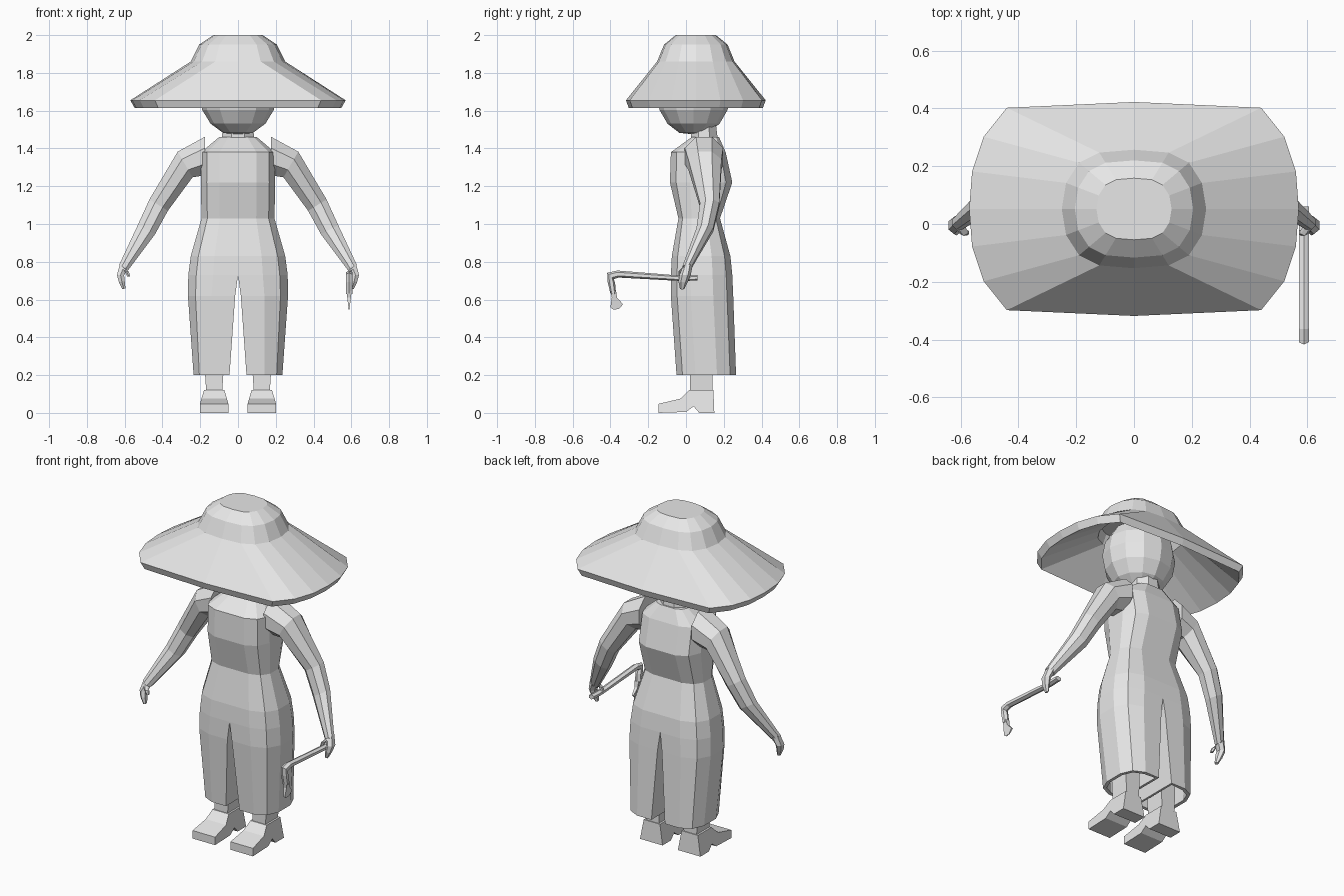
import bpy
import bmesh
import math
from mathutils import Vector

old = bpy.data.objects.get("Cube")
if old:
    bpy.data.objects.remove(old, do_unlink=True)

grey = bpy.data.materials.new("light grey")
grey.use_nodes = True
grey.diffuse_color = (0.8, 0.8, 0.8, 1)
grey.node_tree.nodes["Principled BSDF"].inputs["Base Color"].default_value = (0.8, 0.8, 0.8, 1)


def finish(bm, name):
    bmesh.ops.recalc_face_normals(bm, faces=bm.faces)
    mesh = bpy.data.meshes.new(name)
    bm.to_mesh(mesh)
    bm.free()
    mesh.materials.append(grey)
    ob = bpy.data.objects.new(name, mesh)
    bpy.context.collection.objects.link(ob)
    return ob


def loft(bm, rings, start=True, end=True):
    rows = [[bm.verts.new(p) for p in ring] for ring in rings]
    n = len(rows[0])
    for a, b in zip(rows, rows[1:]):
        for i in range(n):
            j = (i + 1) % n
            bm.faces.new((a[i], a[j], b[j], b[i]))
    if start:
        bm.faces.new(rows[0][::-1])
    if end:
        bm.faces.new(rows[-1])


def oval(c, u, v, n=6):
    """Ring about c spanned by the two half-axes u and v."""
    c, u, v = Vector(c), Vector(u), Vector(v)
    turn = [2 * math.pi * (i + 0.5) / n for i in range(n)]
    return [c + u * math.cos(t) + v * math.sin(t) for t in turn]


def tube(bm, rows, n=6):
    """Limb in the xz plane: rows of centre, width across, depth in y, tilt."""
    loft(bm, [oval(c, (r * math.cos(t), 0, r * math.sin(t)), (0, d, 0), n)
              for c, r, d, t in rows])


def flip(rings, side):
    return [[(side * p[0], p[1], p[2]) for p in ring] for ring in rings]


# Hat: sixteen-sided rings, brim to crown, hollow underneath
def hat_ring(quarter, s, z, cy=0.052):
    q = quarter
    half = q + [(-x, y) for x, y in q[-2::-1]]
    full = half + [(x, -y) for x, y in half[-2:0:-1]]
    return [(x * s, cy + y * s, z) for x, y in full]


brim = [(0.57, 0), (0.56, 0.13), (0.52, 0.25), (0.44, 0.35), (0, 0.37)]
crown = [(0.25, 0), (0.235, 0.09), (0.19, 0.16), (0.12, 0.195), (0, 0.205)]
bm = bmesh.new()
loft(bm, [hat_ring(crown, 0.85, 1.88), hat_ring(crown, 0.93, 1.82),
          hat_ring(brim, 0.96, 1.615), hat_ring(brim, 1, 1.655),
          hat_ring(crown, 1, 1.86), hat_ring(crown, 0.82, 1.95),
          hat_ring(crown, 0.52, 2)])
finish(bm, "hat")

# Head: faceted ball
bm = bmesh.new()
bmesh.ops.create_uvsphere(bm, u_segments=12, v_segments=8, radius=1)
for v in bm.verts:
    x, y, z = v.co
    v.co = (x * 0.205, 0.04 + y * 0.195, max(1.69 + z * 0.225, 1.475))
finish(bm, "head")

# Neck
bm = bmesh.new()
loft(bm, [oval((0, 0.1, 1.4), (0.1, 0, 0), (0, 0.08, 0), 8),
          oval((0, 0.09, 1.56), (0.08, 0, 0), (0, 0.07, 0), 8)])
finish(bm, "neck")

# Overalls: half section with a slit between the legs, mirrored
def section(z, xi, xo, f, b):
    w, mid, d = xo - xi, (f + b) / 2, b - f
    return [(xi, f, z), (xi + w * 0.5, f, z), (xi + w * 0.84, f + d * 0.1, z),
            (xo, mid - d * 0.18, z), (xo, mid + d * 0.18, z),
            (xi + w * 0.84, b - d * 0.1, z), (xi + w * 0.5, b, z), (xi, b, z)]


rows = [(0.2, 0.045, 0.235, -0.05, 0.265), (0.62, 0.015, 0.265, -0.08, 0.25),
        (0.73, 0, 0.263, -0.08, 0.245), (0.83, 0, 0.25, -0.075, 0.235),
        (1.03, 0, 0.193, -0.04, 0.18), (1.22, 0, 0.197, -0.085, 0.245),
        (1.38, 0, 0.195, -0.08, 0.21), (1.46, 0, 0.1, 0.03, 0.175)]
bm = bmesh.new()
for side in (1, -1):
    loft(bm, flip([section(*r) for r in rows], side), start=False)
inner = [f for f in bm.faces if all(abs(v.co.x) < 0.001 for v in f.verts)]
bmesh.ops.delete(bm, geom=inner, context="FACES")
bmesh.ops.remove_doubles(bm, verts=bm.verts, dist=0.001)
shell = finish(bm, "overalls").modifiers.new("cloth thickness", "SOLIDIFY")
shell.thickness = 0.02
shell.offset = -1

# Arms: shoulder, elbow, wrist; then hand and thumb
arm = [((0.175, 0.095, 1.36), 0.11, 0.11, math.pi / 2),
       ((0.28, 0.1, 1.315), 0.085, 0.095, 1.05),
       ((0.42, 0.125, 1.1), 0.062, 0.055, 0.55),
       ((0.485, 0.1, 0.97), 0.056, 0.048, 0.5),
       ((0.605, 0.005, 0.77), 0.03, 0.026, 0.5)]
hand = [((0.602, 0.01, 0.78), 0.028, 0.025, 0.4),
        ((0.622, -0.005, 0.73), 0.022, 0.03, 0),
        ((0.615, -0.015, 0.695), 0.018, 0.025, -0.2),
        ((0.604, -0.02, 0.657), 0.01, 0.012, -0.3)]
thumb = [((0.605, -0.005, 0.768), 0.017, 0.016, 0.4),
         ((0.59, -0.027, 0.75), 0.015, 0.014, 0.3),
         ((0.578, -0.03, 0.722), 0.009, 0.01, 0)]
for side, label in ((1, "left"), (-1, "right")):
    for part, data in (("arm", arm), ("hand", hand), ("thumb", thumb)):
        bm = bmesh.new()
        tube(bm, [((side * c[0], c[1], c[2]), r, d, side * t)
                  for c, r, d, t in data], 8 if part == "arm" else 6)
        finish(bm, label + "_" + part)

# Boots: side outline given width, narrowing to the ankle; shins above
outline = [(-0.145, 0), (0, 0.005), (0.04, 0.035), (0.07, 0), (0.15, 0),
           (0.145, 0.12), (0.015, 0.12), (-0.03, 0.075), (-0.145, 0.048)]
for side, label in ((1, "left"), (-1, "right")):
    cx = 0.126 * side
    bm = bmesh.new()
    loft(bm, [[(cx + k * (0.075 - max(z - 0.05, 0) * 0.3), y, z)
               for y, z in outline] for k in (-1, 1)])
    finish(bm, label + "_boot")
    bm = bmesh.new()
    loft(bm, [[(cx + sx * w, 0.08 + sy * 0.06, z)
               for sx, sy in ((-1, -1), (1, -1), (1, 1), (-1, 1))]
              for z, w in ((0.11, 0.042), (0.2, 0.048), (0.6, 0.055))])
    finish(bm, label + "_shin")

# Hatchet: handle along y, bent neck and flared blade
bm = bmesh.new()
path = [(0.06, 0.715, 0.014), (-0.02, 0.712, 0.014), (-0.36, 0.735, 0.019),
        (-0.4, 0.725, 0.024), (-0.395, 0.69, 0.02), (-0.385, 0.63, 0.015)]
tilt = [0, 0, 0.2, 0.8, 1.45, 1.5]
loft(bm, [oval((0.588, y, z), (0.02, 0, 0),
               (0, -r * math.sin(t), r * math.cos(t)), 6)
          for (y, z, r), t in zip(path, tilt)])
finish(bm, "hatchet_handle")
bm = bmesh.new()
blade = [(-0.4, 0.645), (-0.37, 0.645), (-0.365, 0.61), (-0.333, 0.575),
         (-0.355, 0.55), (-0.385, 0.547), (-0.4, 0.558), (-0.393, 0.61)]
loft(bm, [[(0.588 + k * (z - 0.53) * 0.12, y, z) for y, z in blade]
          for k in (-1, 1)])
finish(bm, "hatchet_blade")
